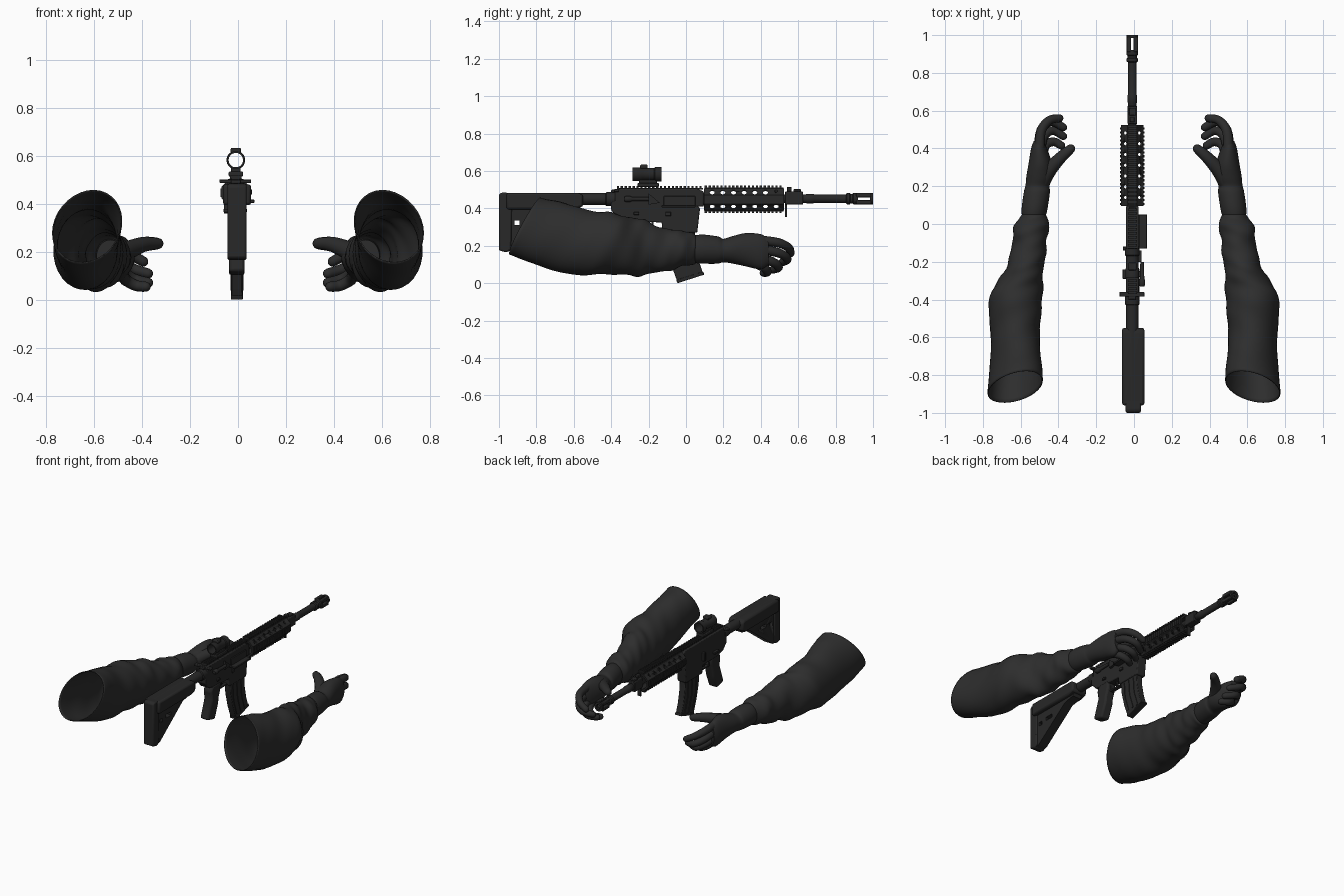
import bpy, bmesh, math
from mathutils import Vector

old = bpy.data.objects.get("Cube")
if old:
    bpy.data.objects.remove(old, do_unlink=True)

GX = -0.009    # rifle centre line
BORE = 0.452   # barrel height


def material(name, value):
    m = bpy.data.materials.new(name)
    m.use_nodes = True
    col = (value, value, value, 1)
    m.diffuse_color = col
    bsdf = m.node_tree.nodes["Principled BSDF"]
    bsdf.inputs["Base Color"].default_value = col
    bsdf.inputs["Roughness"].default_value = 0.8
    return m


SLEEVE = material("charcoal cloth", 0.027)
GLOVE = material("charcoal leather", 0.025)
METAL = material("black metal", 0.021)


def finish(bm, name, mat, bevel=0.0, angle=35):
    bmesh.ops.recalc_face_normals(bm, faces=bm.faces)
    me = bpy.data.meshes.new(name)
    bm.to_mesh(me)
    bm.free()
    me.materials.append(mat)
    ob = bpy.data.objects.new(name, me)
    bpy.context.collection.objects.link(ob)
    bpy.ops.object.select_all(action="DESELECT")
    ob.select_set(True)
    bpy.context.view_layer.objects.active = ob
    if bevel:
        b = ob.modifiers.new("bevel", "BEVEL")
        b.width, b.segments = bevel, 2
    bpy.ops.object.shade_smooth_by_angle(angle=math.radians(angle))
    return ob


def boxes(name, items, bevel=0.0):
    """Boxes given as (x, y0, y1, z0, z1, half width), x relative to the rifle."""
    bm = bmesh.new()
    for x, y0, y1, z0, z1, w in items:
        vs = bmesh.ops.create_cube(bm, size=1)["verts"]
        for v in vs:
            v.co = (GX + x + v.co.x * 2 * w, (y0 + y1) / 2 + v.co.y * (y1 - y0),
                    (z0 + z1) / 2 + v.co.z * (z1 - z0))
    return finish(bm, name, METAL, bevel)


def side_profile(name, pts, w, bevel=0.006, x=0.0):
    """Side outline of (y, z) points, extruded across x."""
    bm = bmesh.new()
    f = bm.faces.new([bm.verts.new((GX + x - w, y, z)) for y, z in pts])
    ext = bmesh.ops.extrude_face_region(bm, geom=[f])["geom"]
    bmesh.ops.translate(bm, vec=(2 * w, 0, 0),
                        verts=[g for g in ext if isinstance(g, bmesh.types.BMVert)])
    return finish(bm, name, METAL, bevel)


def loft(name, rings, mat, caps=True, loop=False):
    bm = bmesh.new()
    vs = [[bm.verts.new(p) for p in r] for r in rings]
    n = len(vs[0])
    for a, b in zip(vs, vs[1:] + vs[:1] if loop else vs[1:]):
        for i in range(n):
            bm.faces.new((a[i], a[(i + 1) % n], b[(i + 1) % n], b[i]))
    if caps and not loop:
        bm.faces.new(vs[0])
        bm.faces.new(vs[-1])
    return finish(bm, name, mat, 0, 50 if mat != METAL else 35)


def lathe(name, prof, z=BORE, seg=20, loop=False, x=0.0):
    """Turned part along y from (y, radius) points."""
    rings = [[(GX + x + r * math.cos(a), y, z + r * math.sin(a))
              for a in (math.tau * (i + 0.5) / seg for i in range(seg))] for y, r in prof]
    return loft(name, rings, METAL, True, loop)


def cut(ob, cutter):
    b = ob.modifiers.new("cut", "BOOLEAN")
    b.object, b.solver = cutter, "EXACT"
    bpy.context.view_layer.objects.active = ob
    bpy.ops.object.modifier_apply(modifier=b.name)
    bpy.data.objects.remove(cutter, do_unlink=True)


def teeth(y0, y1, z, x=0, w=0.024, h=0.012, step=0.021):
    n = int((y1 - y0) / step)
    return [(x, y0 + i * step, y0 + i * step + 0.012, z, z + h, w) for i in range(n)]


def spline(keys, steps):
    """Smooth interpolation of equal-length number tuples."""
    out = []
    for i in range(len(keys) - 1):
        p = [keys[max(0, min(len(keys) - 1, i + k))] for k in (-1, 0, 1, 2)]
        for s in range(steps):
            t = s / steps
            out.append([b + 0.5 * t * (c - a + t * (2 * a - 5 * b + 4 * c - d + t * (3 * (b - c) + d - a)))
                        for a, b, c, d in zip(*p)])
    return out + [list(keys[-1])]


# ---- barrel and muzzle
lathe("barrel", [(0.08, 0.023), (0.64, 0.023), (0.645, 0.026), (0.68, 0.026), (0.685, 0.023), (0.87, 0.023)])
lathe("muzzle_collar", [(0.855, 0.022), (0.86, 0.031), (0.875, 0.031), (0.88, 0.025),
                        (0.89, 0.025), (0.895, 0.031), (0.92, 0.031)])
lathe("muzzle_ring", [(0.985, 0.016), (0.985, 0.031), (1.0, 0.031), (1.0, 0.016)], loop=True)
boxes("muzzle_prongs", [(sx * 0.0185, 0.91, 0.99, BORE + sz * 0.0185 - 0.0115, BORE + sz * 0.0185 + 0.0115, 0.0115)
                        for sx in (-1, 1) for sz in (-1, 1)], 0.004)

# ---- gas block, front sight and sling loop
boxes("gas_block", [(0, 0.53, 0.625, 0.42, 0.49, 0.026), (0, 0.54, 0.565, 0.49, 0.515, 0.012),
                    (0, 0.575, 0.615, 0.49, 0.503, 0.018)], 0.004)
boxes("sling_loop", [(0, 0.53, 0.54, 0.355, 0.425, 0.012)])

# ---- vented handguard with four rails
guard = lathe("handguard", [(0.095, 0.05), (0.095, 0.064), (0.525, 0.064), (0.525, 0.05)], 0.447, 8, True)
for axis, size in (("X", 0.009), ("Z", 0.006)):
    bm = bmesh.new()
    for i in range(7):
        for s in (-0.037, 0.037):
            vs = bmesh.ops.create_cone(bm, cap_ends=True, segments=10, radius1=size,
                                       radius2=size, depth=0.3)["verts"]
            for v in vs:
                x, y, z = v.co
                along = y * 1.5 + 0.14 + i * 0.057
                v.co = (GX + z, along, 0.447 + s + x) if axis == "X" else (GX + s + x, along, 0.447 + z)
    cutter = finish(bm, "vent_cutter", METAL)
    cutter.hide_render = True
    cut(guard, cutter)
rails = [(0, 0.1, 0.52, 0.505, 0.511, 0.018), (0, 0.1, 0.52, 0.383, 0.389, 0.018)]
rails += teeth(0.1, 0.52, 0.51) + teeth(0.1, 0.52, 0.374)
for s in (-1, 1):
    rails += teeth(0.1, 0.52, 0.43, s * 0.058, 0.006, 0.034)
boxes("handguard_rails", rails)

# ---- receiver
side_profile("upper_receiver", [(-0.38, 0.41), (0.095, 0.41), (0.095, 0.49), (0.06, 0.505),
                                (-0.36, 0.505), (-0.38, 0.49)], 0.034)
side_profile("lower_receiver", [(-0.4, 0.45), (-0.4, 0.39), (-0.36, 0.345), (-0.3, 0.33), (-0.13, 0.325), (-0.125, 0.27),
                                (0.06, 0.27), (0.075, 0.4), (0.05, 0.425), (-0.3, 0.425)], 0.034)
boxes("top_rail", [(0, -0.37, 0.09, 0.5, 0.508, 0.018)] + teeth(-0.37, 0.095, 0.507))
boxes("charging_handle", [(-0.002, -0.385, -0.36, 0.487, 0.503, 0.066), (0, -0.4, -0.34, 0.485, 0.5, 0.02)], 0.004)
boxes("port_cover", [(0.053, -0.13, 0.05, 0.405, 0.418, 0.025), (0.036, -0.12, 0.05, 0.415, 0.465, 0.006)], 0.003)
side_profile("case_deflector", [(-0.2, 0.42), (-0.14, 0.43), (-0.2, 0.48)], 0.01, 0, 0.04)
lathe("forward_assist", [(-0.33, 0.012), (-0.32, 0.017), (-0.3, 0.017), (-0.29, 0.012), (-0.2, 0.01)],
      0.45, 12, x=0.052)
boxes("controls", [(-0.04, -0.29, -0.24, 0.365, 0.38, 0.012), (0.038, -0.28, -0.25, 0.365, 0.38, 0.008),
                   (-0.04, -0.14, -0.12, 0.36, 0.42, 0.01), (0.036, -0.11, -0.08, 0.36, 0.38, 0.008)], 0.003)
boxes("trigger_guard", [(0, -0.23, -0.125, 0.275, 0.284, 0.012), (0, -0.235, -0.225, 0.275, 0.34, 0.012),
                        (0, -0.185, -0.175, 0.29, 0.34, 0.006)])
side_profile("pistol_grip", [(-0.32, 0.345), (-0.225, 0.345), (-0.235, 0.28), (-0.25, 0.24), (-0.255, 0.2),
                             (-0.295, 0.1), (-0.375, 0.12), (-0.33, 0.25), (-0.34, 0.31)], 0.033, 0.012, 0.004)

# ---- curved magazine with ribs
side_profile("magazine", [(-0.115, 0.3), (0.045, 0.3), (0.052, 0.2), (0.068, 0.12), (0.092, 0.05),
                          (-0.045, 0.005), (-0.08, 0.1), (-0.105, 0.2)], 0.023, 0.004, 0.004)
for k, off in enumerate((-0.045, 0, 0.045)):
    side_profile("magazine_rib_%d" % k, [(-0.035 + off - 0.007, 0.26), (-0.035 + off + 0.007, 0.26),
                 (-0.02 + off, 0.15), (0.015 + off, 0.045), (0.002 + off, 0.04), (-0.033 + off, 0.15)], 0.027, 0, 0.004)
side_profile("magazine_floor", [(-0.052, 0.018), (0.092, 0.062), (0.098, 0.046), (-0.046, 0.0)], 0.025, 0.003, 0.004)

# ---- stock
lathe("buffer_tube", [(-0.96, 0.033), (-0.43, 0.033), (-0.425, 0.038), (-0.38, 0.038)], 0.45)
side_profile("stock_body", [(-0.96, 0.482), (-0.57, 0.482), (-0.55, 0.47), (-0.55, 0.41), (-0.6, 0.395),
                            (-0.96, 0.395)], 0.059, 0.018, 0.005)
stock = side_profile("stock_web", [(-0.95, 0.42), (-0.56, 0.42), (-0.58, 0.385), (-0.66, 0.37), (-0.92, 0.175),
                                   (-0.95, 0.17)], 0.032, 0, 0.005)
cut(stock, boxes("stock_hole_cutter", [(0, -0.918, -0.89, 0.31, 0.335, 0.1), (0, -0.85, -0.79, 0.32, 0.345, 0.1)]))
side_profile("butt_pad", [(-1.0, 0.475), (-0.985, 0.485), (-0.93, 0.482), (-0.935, 0.18), (-0.96, 0.165), (-1.0, 0.175)],
             0.04, 0.008, 0.005)

# ---- optic
lathe("sight_tube", [(-0.285, 0.03), (-0.285, 0.037), (-0.24, 0.037), (-0.235, 0.034), (-0.17, 0.034),
                     (-0.165, 0.039), (-0.13, 0.039), (-0.13, 0.03)], 0.583, 24, True)
boxes("sight_mount", [(0, -0.26, -0.145, 0.515, 0.535, 0.03), (0, -0.25, -0.155, 0.53, 0.553, 0.02)], 0.004)
boxes("sight_turret", [(0, -0.245, -0.205, 0.612, 0.634, 0.022)], 0.006)

# ---- arms: sections are (top y, top z, bottom y, bottom z, inner x, outer x)
sleeve_keys = [(-.785, .456, -.94, .155, .482, .775), (-.68, .433, -.785, .097, .492, .765),
               (-.53, .395, -.6, .042, .5, .757), (-.39, .372, -.44, .052, .483, .772),
               (-.29, .352, -.3, .037, .485, .715),
               (-.2, .328, -.2, .05, .472, .665), (-.1, .288, -.1, .065, .463, .645),
               (-.02, .282, -.02, .09, .45, .637), (.04, .265, .04, .1, .46, .602),
               (.055, .248, .055, .112, .475, .585)]
glove_keys = [(.02, .25, .02, .11, .475, .59), (.08, .26, .08, .105, .458, .595),
              (.17, .25, .17, .105, .445, .583), (.2, .237, .2, .112, .448, .575),
              (.25, .252, .25, .105, .432, .57), (.32, .268, .32, .09, .435, .558),
              (.4, .262, .4, .075, .46, .545), (.44, .237, .44, .1, .48, .53)]
digits = {
    "index_finger": [(.5, .38, .23), (.492, .49, .217), (.45, .548, .19), (.395, .56, .16)],
    "middle_finger": [(.505, .38, .185), (.492, .495, .162), (.44, .542, .13), (.375, .512, .11)],
    "ring_finger": [(.5, .36, .145), (.48, .46, .115), (.43, .495, .085), (.375, .465, .072)],
    "little_finger": [(.49, .34, .12), (.47, .415, .085), (.425, .435, .06), (.385, .415, .055)],
    "thumb": [(.5, .2, .18), (.452, .28, .21), (.39, .35, .232), (.335, .398, .235)]}


def arm_rings(keys, side, steps, fold, seg=32):
    rings = []
    for j, (yt, zt, yb, zb, x0, x1) in enumerate(spline(keys, steps)):
        ring = []
        # the open end hangs lower and further back on its outer side
        skew = 0.035 * min(1, max(0, (-yt - 0.4) / 0.35))
        for i in range(seg):
            a = math.tau * i / seg
            # slanted cloth folds, strongest at the elbow
            amp = fold * math.exp(-((yt + 0.2) / 0.3) ** 2) + fold * 0.25
            k = 1 + amp * (math.sin(j * 0.75 + 2 * a) + 0.6 * math.sin(j * 1.25 - 3 * a + 1))
            c, s = math.cos(a) * k, math.sin(a) * k
            ring.append((side * ((x0 + x1) / 2 + c * (x1 - x0) / 2),
                         (yt + yb) / 2 + s * (yt - yb) / 2 - skew * c,
                         (zt + zb) / 2 + s * (zt - zb) / 2 - 0.8 * skew * c))
        rings.append(ring)
    return rings


def digit_rings(path, side, root, tip, seg=12):
    pts = [Vector((side * x, y, z)) for x, y, z in spline(path, 5)]
    n = len(pts) - 1
    rings = []
    for i, p in enumerate(pts):
        d = (pts[min(i + 1, n)] - pts[max(i - 1, 0)]).normalized()
        q = d.to_track_quat("Z", "Y")
        stops = [(0, root + (tip - root) * i / n)]
        if i == n:   # rounded tip
            stops += [(tip * 0.5, tip * 0.87), (tip * 0.8, tip * 0.6), (tip, tip * 0.15)]
        for ahead, r in stops:
            rings.append([p + d * ahead + q @ Vector((math.cos(t), math.sin(t), 0)) * r
                          for t in (math.tau * k / seg for k in range(seg))])
    return rings


for side, label in ((1, "left"), (-1, "right")):
    sleeve = loft(label + "_sleeve", arm_rings(sleeve_keys, side, 5, 0.032), SLEEVE, False)
    wall = sleeve.modifiers.new("wall", "SOLIDIFY")
    wall.thickness, wall.offset = 0.005, -1
    loft(label + "_glove", arm_rings(glove_keys, side, 4, 0.008), GLOVE)
    for name, path in digits.items():
        root, tip = (0.046, 0.024) if name == "thumb" else (0.027, 0.021)
        loft(label + "_" + name, digit_rings(path, side, root, tip), GLOVE)
